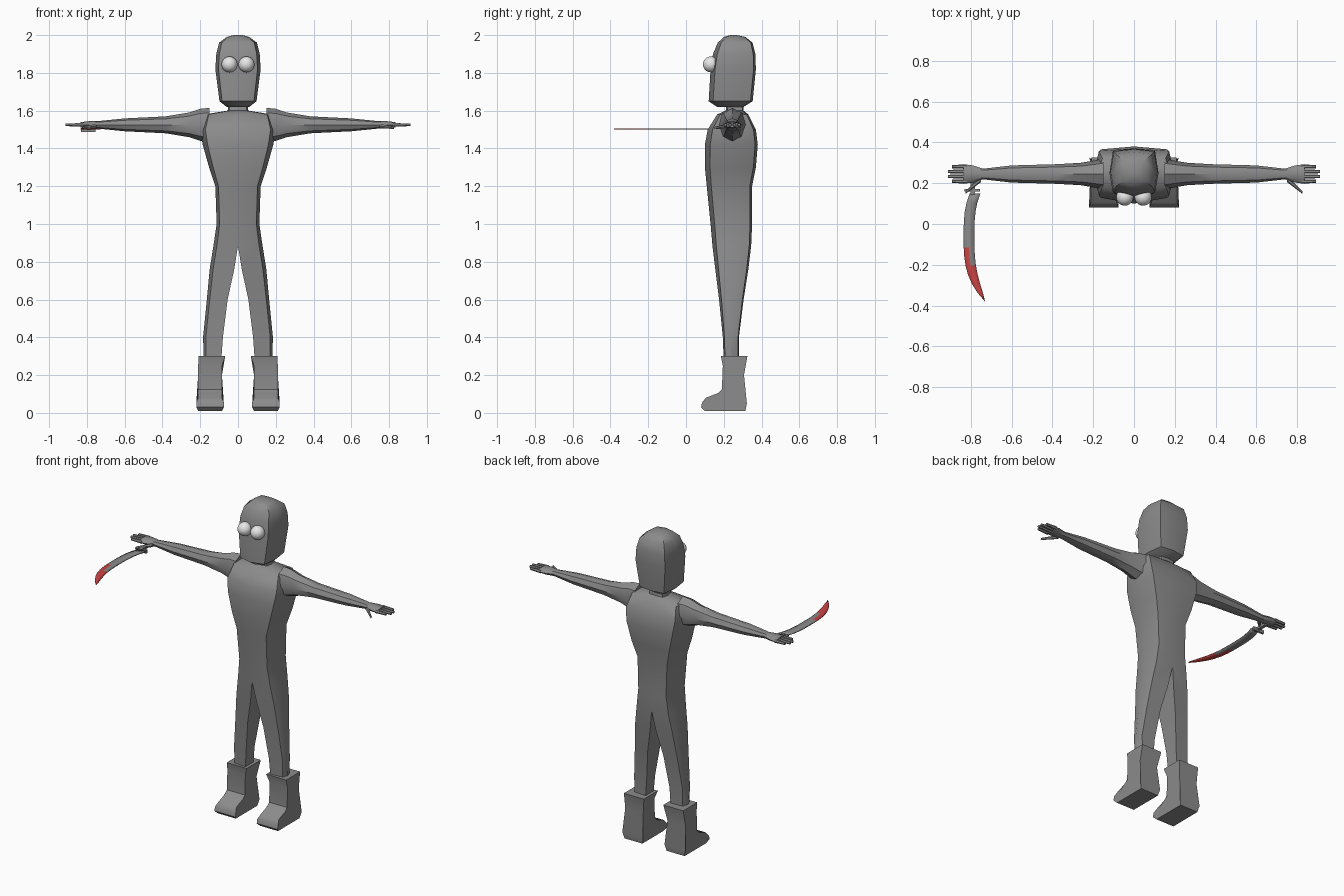
import bpy, bmesh, math
from mathutils import Matrix

cube = bpy.data.objects.get("Cube")
if cube:
    bpy.data.objects.remove(cube, do_unlink=True)


def material(name, red, green, blue):
    m = bpy.data.materials.new(name)
    m.use_nodes = True
    colour = (red, green, blue, 1)
    m.diffuse_color = colour
    m.node_tree.nodes["Principled BSDF"].inputs["Base Color"].default_value = colour
    return m


body_grey = material("body_grey", 0.26, 0.26, 0.26)
eye_white = material("eye_white", 0.8, 0.8, 0.8)
blade_red = material("blade_red", 0.6, 0.06, 0.06)


def finish(bm, name, materials, mirror=True):
    """Mirror the mesh if wanted, turn it into an object and shade it."""
    if mirror:
        everything = bm.verts[:] + bm.edges[:] + bm.faces[:]
        bmesh.ops.mirror(bm, geom=everything, matrix=Matrix.Identity(4),
                         merge_dist=0.001, axis='X')
    bmesh.ops.recalc_face_normals(bm, faces=bm.faces[:])
    mesh = bpy.data.meshes.new(name)
    bm.to_mesh(mesh)
    bm.free()
    part = bpy.data.objects.new(name, mesh)
    bpy.context.collection.objects.link(part)
    for m in materials:
        mesh.materials.append(m)
    bpy.ops.object.select_all(action='DESELECT')
    part.select_set(True)
    bpy.context.view_layer.objects.active = part
    bpy.ops.object.shade_smooth_by_angle(angle=math.radians(42))
    return part


def loft(bm, rings):
    """Skin a list of rings and cap the ends, leaving the mirror plane open."""
    rows = [[bm.verts.new(point) for point in ring] for ring in rings]
    for lower, upper in zip(rows, rows[1:]):
        for i in range(len(lower)):
            quad = (lower[i - 1], lower[i], upper[i], upper[i - 1])
            if any(v.co.x > 0.001 for v in quad):
                bm.faces.new(quad)
    bm.faces.new(rows[0])
    bm.faces.new(rows[-1])


def half_section(z, inner, outer, front, back):
    """Half cross-section: crisp corners, with each side bulged in proportion."""
    depth = back - front
    middle = front + depth / 2
    corner = outer - 0.14 * (outer - inner)
    return [(inner, front, z), (corner, front + depth / 10, z), (outer, middle, z),
            (corner, back - depth / 20, z), (inner, back, z), (inner, middle, z)]


def limb(bm, stations, sides):
    """Skin elliptical sections (x, y, z, y radius, z radius) along x."""
    angles = [math.tau * i / sides for i in range(sides)]
    loft(bm, [[(x, y + wide * math.cos(a), z + tall * math.sin(a)) for a in angles]
              for x, y, z, wide, tall in stations])


def box(name, location, size):
    bm = bmesh.new()
    place = Matrix.Translation(location) @ Matrix.Diagonal((*size, 1))
    bmesh.ops.create_cube(bm, size=1, matrix=place)
    finish(bm, name, [body_grey], mirror=False)


# Body from ankle to neck: height, inner x, outer x, front y, back y
bm = bmesh.new()
for_body = [
    (0.26, 0.09, 0.18, 0.2, 0.28),
    (0.4, 0.08, 0.185, 0.195, 0.28),
    (0.6, 0.055, 0.165, 0.175, 0.305),
    (0.76, 0.02, 0.15, 0.155, 0.33),
    (0.885, 0, 0.13, 0.14, 0.345),
    (1, 0, 0.113, 0.13, 0.35),
    (1.2, 0, 0.12, 0.11, 0.35),
    (1.3, 0, 0.153, 0.1, 0.37),
    (1.42, 0, 0.187, 0.1, 0.38),
    (1.5, 0, 0.2, 0.115, 0.37),
    (1.58, 0, 0.18, 0.165, 0.33),
    (1.6, 0, 0.055, 0.21, 0.305),
    (1.66, 0, 0.045, 0.22, 0.3),
]
loft(bm, [half_section(*ring) for ring in for_body])
finish(bm, "body", [body_grey])

# Head: height, half width, front y, back y
bm = bmesh.new()
for_head = [
    (1.62, 0.06, 0.165, 0.305),
    (1.65, 0.098, 0.12, 0.353),
    (1.82, 0.12, 0.13, 0.37),
    (1.9, 0.115, 0.143, 0.367),
    (1.96, 0.1, 0.168, 0.352),
    (1.99, 0.06, 0.2, 0.315),
    (2, 0.025, 0.235, 0.27),
]
loft(bm, [half_section(z, 0, width, front, back) for z, width, front, back in for_head])
finish(bm, "head", [body_grey])

# Eyes
bm = bmesh.new()
bmesh.ops.create_uvsphere(bm, u_segments=24, v_segments=14, radius=0.042,
                          matrix=Matrix.Translation((0.045, 0.132, 1.845)))
finish(bm, "eyes", [eye_white])

# Arms with palms: x, half width, half height about one straight axis
arm_y, arm_z = 0.245, 1.525
bm = bmesh.new()
for_arm = [
    (0.15, 0.075, 0.09),
    (0.2, 0.065, 0.085),
    (0.26, 0.055, 0.065),
    (0.38, 0.048, 0.045),
    (0.6, 0.042, 0.034),
    (0.74, 0.026, 0.02),
    (0.79, 0.042, 0.019),
    (0.835, 0.048, 0.014),
]
limb(bm, [(x, arm_y, arm_z, wide, tall) for x, wide, tall in for_arm], sides=8)
finish(bm, "arms", [body_grey])

# Fingers fan across the palm, the middle ones longest
bm = bmesh.new()
for offset in (-1.5, -0.5, 0.5, 1.5):
    y = arm_y + 0.024 * offset
    tip = 0.915 - 0.01 * offset ** 2
    limb(bm, [(0.82, y, arm_z, 0.011, 0.011), (tip, y, arm_z, 0.008, 0.008)], sides=6)
finish(bm, "fingers", [body_grey])

# Thumbs slant forward from the wrist
bm = bmesh.new()
limb(bm, [(0.75 + 0.075 * t, 0.22 - 0.065 * t, 1.52 - 0.012 * t,
           0.015 - 0.008 * t, 0.012 - 0.005 * t) for t in (0, 0.5, 1)], sides=6)
finish(bm, "thumbs", [body_grey])

# Boots: side outline (y, z), with a wider foot and a flared cuff
outline = [(0.325, 0.3), (0.307, 0.2), (0.322, 0.05), (0.315, 0.01), (0.1, 0.01),
           (0.08, 0.03), (0.085, 0.055), (0.105, 0.08), (0.17, 0.105), (0.19, 0.125),
           (0.195, 0.25), (0.185, 0.3)]


def boot_half_width(z):
    if z > 0.25:
        return 0.07
    return 0.073 if 0.02 < z < 0.07 else 0.063


def boot_centre(z):
    return 0.138 if z > 0.25 else 0.148


bm = bmesh.new()
loft(bm, [[(boot_centre(z) + side * boot_half_width(z), y, z) for y, z in outline]
          for side in (-1, 1)])
finish(bm, "boots", [body_grey])

# Curved blade: two strips of faces that sweep inward and taper to the tip
bm = bmesh.new()
steps = 12
grid = []
for i in range(steps + 1):
    t = i / steps
    y = 0.15 - 0.53 * t
    outer = 3.2 * abs(y + 0.06) ** 3 - 0.835
    width = 0.052 * (1 - t ** 8) + 0.001
    grid.append([bm.verts.new((outer + width * k / 2, y, 1.503)) for k in range(3)])
for near, far in zip(grid, grid[1:]):
    for column, red_start in enumerate((-0.1, -0.2)):
        face = bm.faces.new((near[column], near[column + 1], far[column + 1], far[column]))
        face.material_index = int(face.calc_center_median().y < red_start)
blade = finish(bm, "blade", [body_grey, blade_red], mirror=False)
solid = blade.modifiers.new("thickness", 'SOLIDIFY')
solid.thickness = 0.007
solid.offset = 0

# Blade handle and guard
box("blade_handle", (-0.79, 0.19, 1.505), (0.02, 0.09, 0.016))
box("blade_guard", (-0.793, 0.165, 1.498), (0.075, 0.012, 0.022))
